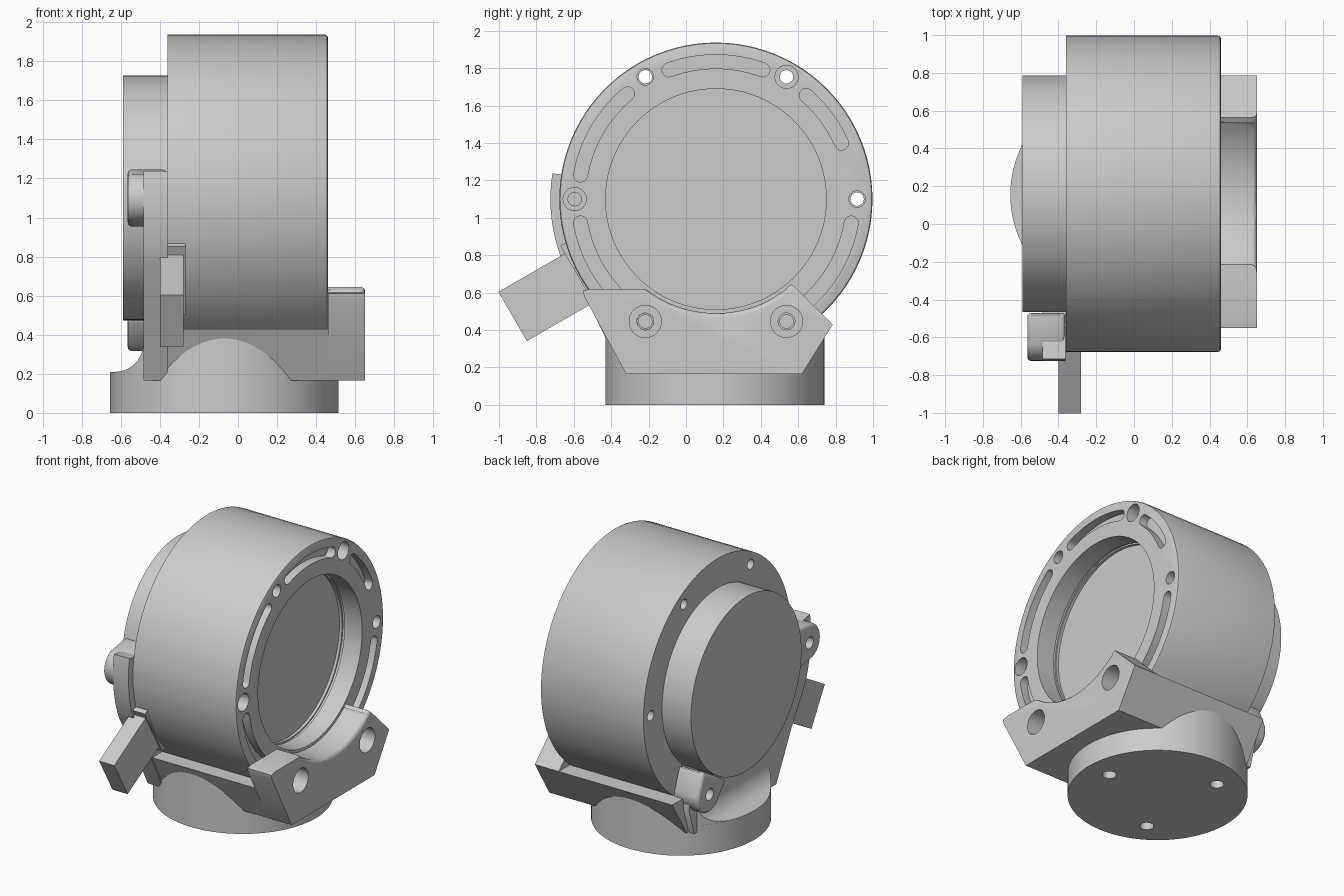
import bpy, bmesh
from math import sin, cos, pi, radians

if "Cube" in bpy.data.objects:
    bpy.data.objects.remove(bpy.data.objects["Cube"])

CY, CZ = 0.16, 1.10            # axis of the round housing (runs along x)
BX, BY = -0.07, 0.155          # centre of the base foot


def prism(name, pts, lo, hi, axis='X'):
    """Extrude a 2D outline along an axis (X: points are y,z / Y: x,z / Z: x,y)."""
    place = {'X': lambda p, t: (t, p[0], p[1]),
             'Y': lambda p, t: (p[0], t, p[1]),
             'Z': lambda p, t: (p[0], p[1], t)}[axis]
    bm = bmesh.new()
    a = [bm.verts.new(place(p, lo)) for p in pts]
    b = [bm.verts.new(place(p, hi)) for p in pts]
    bm.faces.new(a)
    bm.faces.new(b)
    for i in range(len(pts)):
        j = (i + 1) % len(pts)
        bm.faces.new((a[i], a[j], b[j], b[i]))
    bmesh.ops.recalc_face_normals(bm, faces=bm.faces)
    me = bpy.data.meshes.new(name)
    bm.to_mesh(me)
    bm.free()
    ob = bpy.data.objects.new(name, me)
    bpy.context.collection.objects.link(ob)
    return ob


def arc(cx, cy, r, a0, a1, n):
    return [(cx + r * cos(radians(a0 + (a1 - a0) * i / n)),
             cy + r * sin(radians(a0 + (a1 - a0) * i / n))) for i in range(n + 1)]


def disc(name, cx, cy, r, lo, hi, axis='X', n=96):
    return prism(name, arc(cx, cy, r, 0, 360, n)[:-1], lo, hi, axis)


def on_ring(angle, r=0.755):
    return CY + r * cos(radians(angle)), CZ + r * sin(radians(angle))


def apply(ob, mod):
    bpy.context.view_layer.objects.active = ob
    bpy.ops.object.modifier_apply(modifier=mod.name)


def boolean(ob, others, op='DIFFERENCE'):
    for o in others:
        m = ob.modifiers.new('bool', 'BOOLEAN')
        m.operation, m.object, m.solver = op, o, 'EXACT'
        apply(ob, m)
        bpy.data.objects.remove(o)


def bevel(ob, width, seg=2, angle=40):
    m = ob.modifiers.new('bevel', 'BEVEL')
    m.width, m.segments, m.limit_method = width, seg, 'ANGLE'
    m.angle_limit = radians(angle)
    apply(ob, m)


def smooth(ob):
    bpy.ops.object.select_all(action='DESELECT')
    ob.select_set(True)
    bpy.context.view_layer.objects.active = ob
    bpy.ops.object.shade_smooth_by_angle(angle=radians(30))


def slot(a0, a1, r=0.735, w=0.037):
    """Curved slot cutter with round ends in the front rim."""
    s, e = on_ring(a0, r), on_ring(a1, r)
    pts = arc(CY, CZ, r + w, a0, a1, 16) + arc(*e, w, a1, a1 + 180, 8)[1:-1]
    pts += arc(CY, CZ, r - w, a1, a0, 16) + arc(*s, w, a0 + 180, a0 + 360, 8)[1:-1]
    return prism('cut', pts, 0.40, 0.6)


# Round housing with recessed face, rim slots and screw holes
body = disc('housing', CY, CZ, 0.837, -0.36, 0.46)
bm = bmesh.new()
bm.from_mesh(body.data)
rim = [e for e in bm.edges if all(v.co.x > 0.4 for v in e.verts)]
bmesh.ops.bevel(bm, geom=rim, offset=0.015, segments=2, profile=0.5, affect='EDGES')
bm.to_mesh(body.data)
bm.free()
cuts = [disc('cut', CY, CZ, 0.59, 0.28, 0.6), disc('cut', CY, CZ, 0.60, 0.30, 0.32)]
cuts += [slot(c - 20, c + 20) for c in (90, 150, 210, 330)] + [slot(24, 49)]
for a in range(0, 360, 60):
    cuts.append(disc('cut', *on_ring(a), 0.036, -0.5, 0.6, n=20))
    if a in (60, 180, 300):
        cuts.append(disc('cut', *on_ring(a), 0.062, 0.38, 0.6, n=24))
    else:
        cuts.append(disc('cut', *on_ring(a), 0.044, 0.40, 0.6, n=24))
boolean(body, cuts)
smooth(body)

# Rear drum
smooth(disc('rear_drum', CY, CZ, 0.626, -0.59, -0.34))

# Round base foot, its upper part blending into the bracket
base = disc('base_foot', BX, BY, 0.585, 0.0, 0.21, 'Z')
boolean(base, [disc('cut', BX + 0.41 * cos(a), BY + 0.41 * sin(a), 0.046, -0.1, 0.15, 'Z', 20)
               for a in (0, 2 * pi / 3, 4 * pi / 3)])
smooth(base)
neck = disc('base_neck', BX, BY, 0.585, 0.20, 0.40, 'Z')
under = [(-0.455, 0.43), (-0.32, 0.165), (0.62, 0.165), (0.785, 0.43)]
boolean(neck, [prism('cut', [(-0.47, 0.1), (0.7, 0.1), (0.7, 0.6), (-0.47, 0.6)], -1, 1, 'Y')],
        'INTERSECT')
smooth(neck)

# Cradle carrying the housing
cradle = prism('cradle', under, -0.44, 0.47)
boolean(cradle, [disc('cut', CY, CZ, 0.832, -0.37, 0.6)])
boolean(cradle, [disc('cut', CY, CZ, 0.62, -0.6, 0.6)])
smooth(cradle)

# Front lip with scooped top and screw holes
lip_pts = [(-0.51, 0.62), (-0.55, 0.61), (-0.545, 0.58), (-0.32, 0.165), (0.62, 0.165),
           (0.785, 0.43), (0.565, 0.645), (0.54, 0.63)]
lip_pts += arc(CY, CZ, 0.61, 308, 232, 28)
lip = prism('front_lip', lip_pts, 0.46, 0.65)
bm = bmesh.new()
bm.from_mesh(lip.data)
edge = [e for e in bm.edges if all(v.co.x > 0.6 and v.co.z > 0.47 for v in e.verts)
        and all(-0.5 < v.co.y < 0.6 for v in e.verts)]
bmesh.ops.bevel(bm, geom=edge, offset=0.025, segments=3, profile=0.5, affect='EDGES')
bm.to_mesh(lip.data)
bm.free()
cuts = []
for a in (240, 300):
    cuts += [disc('cut', *on_ring(a), 0.045, 0.4, 0.8, n=24),
             disc('cut', *on_ring(a), 0.086, 0.50, 0.8, n=32)]
boolean(lip, cuts)
smooth(lip)

# Rear arm wrapping under the drum up to the side ear
arm_pts = arc(CY, CZ, 0.885, 171, 203, 10)
arm_pts += [(-0.50, 0.50), (-0.42, 0.34), (-0.33, 0.165), (0.60, 0.165), (0.66, 0.36), (0.64, 0.45)]
arm_pts += arc(CY, CZ, 0.632, 310, 171, 40)
smooth(prism('rear_arm', arm_pts, -0.485, -0.362))

# Curved web flowing from the arm down to the foot
web_pts = [(-0.40, 0.18), (-0.66, 0.18), (-0.66, 0.21)]
web_pts += arc(-0.63, 0.355, 0.145, 270, 360, 10) + [(-0.40, 0.44)]
web = prism('foot_fillet', web_pts, -0.34, 0.60, 'Y')
boolean(web, [disc('cut', BX, BY, 0.584, 0, 1, 'Z')], 'INTERSECT')
boolean(web, [disc('cut', CY, CZ, 0.63, -1, 0)])
smooth(web)

# Rounded screw ears on the rear arm
for name, a in (('side_ear', 180), ('lower_ear', 300)):
    y, z = on_ring(a)
    d = radians(a)
    outline = arc(0, 0, 0.13, -70, 70, 12) + [(-0.125, 0.15), (-0.125, -0.15)]
    ear = prism(name, [(y + u * cos(d) - v * sin(d), z + u * sin(d) + v * cos(d))
                       for u, v in outline], -0.565, -0.365)
    bevel(ear, 0.022, 3)
    boolean(ear, [disc('cut', y, z, 0.042, -0.7, -0.42, n=24)])
    smooth(ear)


# Radial lever and its guide block
def radial_block(name, angle, r0, r1, half, lo, hi):
    d = radians(angle)
    return prism(name, [(CY + r * cos(d) - w * sin(d), CZ + r * sin(d) + w * cos(d))
                        for r, w in ((r0, -half), (r1, -half), (r1, half), (r0, half))], lo, hi)


radial_block('lever', 210, 0.65, 1.255, 0.152, -0.40, -0.28)
radial_block('lever_guide', 210, 0.70, 0.845, 0.20, -0.365, -0.268)
